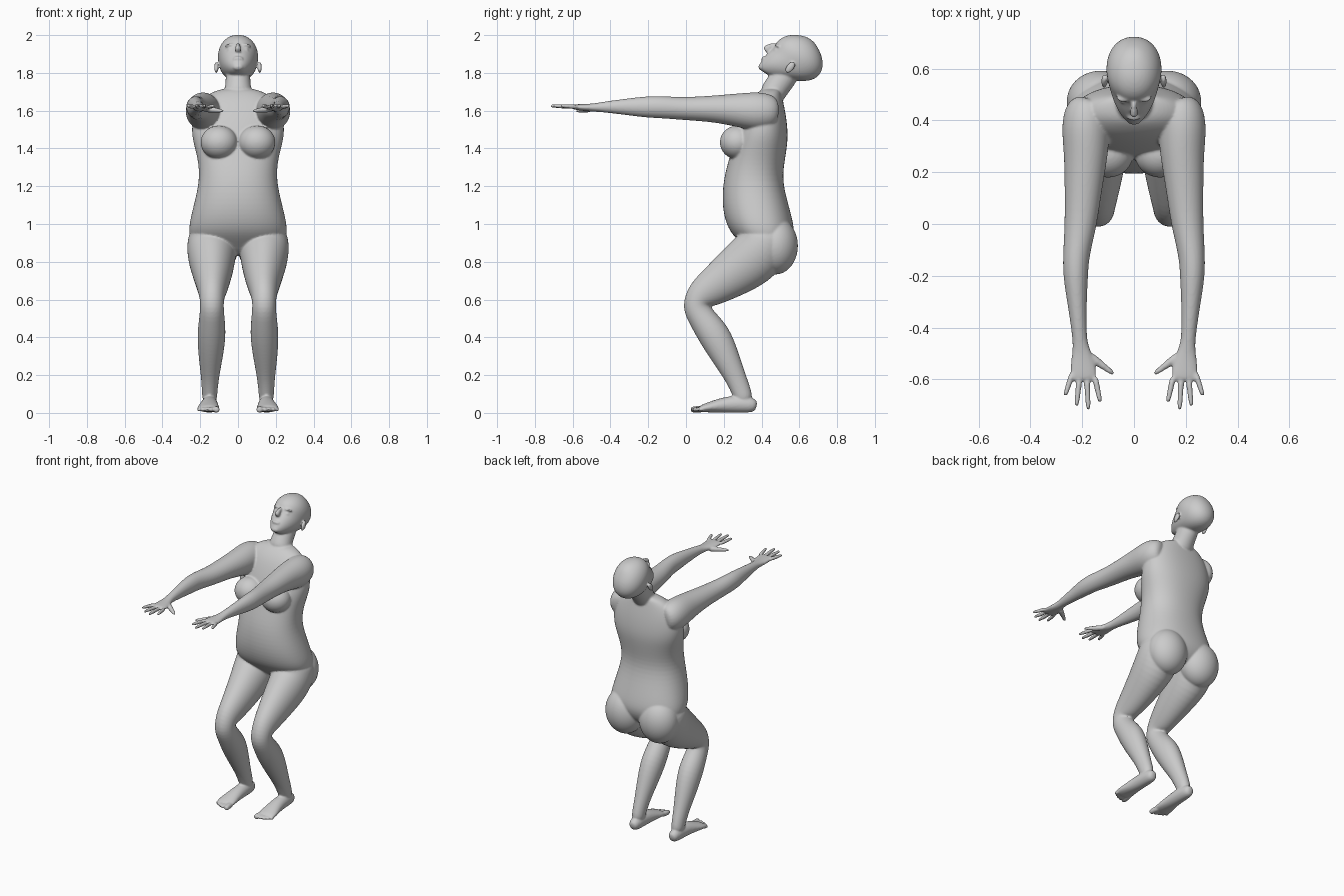
import bpy, bmesh, math
from mathutils import Vector, Matrix

bm = bmesh.new()
SIDES = 20


def loft(pts, axis=None, mat=Matrix(), p=2.0, sx=1):
    """Closed tube through sections (x, y, z, half width, half depth)."""
    rings = []
    cs = [Vector((q[0] * sx, q[1], q[2])) for q in pts]
    for i, q in enumerate(pts):
        t = Vector(axis) if axis else cs[min(i + 1, len(cs) - 1)] - cs[max(i - 1, 0)]
        t.normalize()
        right = Vector((1, 0, 0))
        right = (right - t * t.dot(right)).normalized()
        up = t.cross(right)
        ring = []
        for k in range(SIDES):
            a = 2 * math.pi * k / SIDES
            c, s = math.cos(a), math.sin(a)
            c = math.copysign(abs(c) ** (2 / p), c)
            s = math.copysign(abs(s) ** (2 / p), s)
            ring.append(bm.verts.new(mat @ (cs[i] + right * c * q[3] + up * s * q[4])))
        rings.append(ring)
    for a, b in zip(rings, rings[1:]):
        for k in range(SIDES):
            j = (k + 1) % SIDES
            bm.faces.new((a[k], a[j], b[j], b[k]))
    bm.faces.new(rings[0])
    bm.faces.new(rings[-1])


def blob(center, radii, mat=Matrix()):
    m = mat @ Matrix.Translation(center) @ Matrix.Diagonal((*radii, 1))
    bmesh.ops.create_uvsphere(bm, u_segments=20, v_segments=12, radius=1.02, matrix=m)


def digit(a, b, r0, r1, sx, flat=1.0):
    """Finger or toe: tapered tube with a rounded tip."""
    a, b = Vector(a), Vector(b)
    steps = ((0, r0), (.5, (r0 + r1) / 2), (.9, r1), (1, r1 * .6))
    loft([(*a.lerp(b, t), r, r * flat) for t, r in steps], sx=sx)


# Torso: (z, front y, back y, half width)
torso = [(1.72, .41, .50, .075), (1.695, .375, .505, .15), (1.65, .335, .515, .205),
         (1.58, .30, .53, .238), (1.50, .27, .54, .25), (1.43, .25, .54, .24),
         (1.34, .225, .525, .213), (1.23, .195, .51, .205), (1.10, .188, .545, .237),
         (1.00, .21, .572, .262), (.94, .245, .575, .262), (.88, .31, .55, .235),
         (.83, .36, .50, .17)]
loft([(0, (f + b) / 2, z, w, (b - f) / 2) for z, f, b, w in torso], axis=(0, 0, -1), p=2.25)

# Neck
loft([(0, .44, 1.66, .085, .07), (0, .475, 1.72, .068, .068),
      (0, .52, 1.78, .066, .072), (0, .56, 1.84, .06, .06)])

# Head, tilted back: (height, back, front, half width)
H = Matrix.Translation((0, .56, 1.86)) @ Matrix.Rotation(-.6435, 4, 'X')
head = [(-.135, .06, .118, .026), (-.115, .0, .13, .05), (-.08, -.06, .132, .076),
        (-.04, -.125, .131, .093), (0, -.156, .122, .103), (.04, -.163, .129, .110),
        (.08, -.15, .117, .104), (.12, -.112, .082, .08), (.145, -.06, .035, .045),
        (.154, -.03, .005, .015)]
loft([(0, -(b + f) / 2, u, w, (f - b) / 2) for u, b, f, w in head], axis=(0, 0, 1), mat=H, p=2.1)
loft([(0, -.125, .025, .009, .012), (0, -.137, 0, .011, .018),
      (0, -.146, -.027, .017, .026), (0, -.135, -.042, .014, .014)], axis=(0, 0, -1), mat=H)
blob((0, -.128, -.077), (.027, .012, .012), H)
blob((0, -.108, -.118), (.03, .02, .018), H)

for sx in (1, -1):
    # Face details and ears
    blob((sx * .037, -.108, .022), (.032, .018, .009), H)
    blob((sx * .038, -.098, -.002), (.02, .018, .012), H)
    blob((sx * .115, .012, -.03), (.011, .02, .034), H)

    # Bust and seat
    blob((sx * .1, .272, 1.432), (.098, .093, .088))
    blob((sx * .128, .475, .885), (.132, .118, .15))

    # Arm and palm
    loft([(.16, .48, 1.59, .06, .07), (.18, .44, 1.595, .09, .095),
          (.187, .37, 1.597, .095, .104), (.185, .27, 1.603, .086, .089),
          (.195, .15, 1.61, .074, .071), (.205, 0, 1.61, .063, .061),
          (.224, -.12, 1.618, .051, .059), (.226, -.20, 1.62, .049, .058),
          (.22, -.30, 1.62, .038, .046), (.213, -.40, 1.62, .03, .033),
          (.208, -.46, 1.618, .028, .025), (.202, -.50, 1.616, .038, .021),
          (.197, -.55, 1.617, .05, .018), (.195, -.595, 1.62, .052, .014),
          (.195, -.605, 1.62, .045, .008)], sx=sx)

    # Fingers and thumb
    for x0, y0, x1, y1 in ((.152, -.585, .13, -.69), (.182, -.59, .176, -.72),
                           (.210, -.585, .222, -.705), (.236, -.57, .267, -.665)):
        digit((x0, y0, 1.62), (x1, y1, 1.625), .013, .0095, sx)
    digit((.185, -.50, 1.61), (.077, -.58, 1.598), .02, .010, sx)

    # Leg
    loft([(.13, .41, .98, .12, .13), (.136, .42, .90, .136, .15),
          (.140, .37, .825, .130, .152), (.135, .26, .745, .108, .131),
          (.135, .14, .665, .082, .102), (.138, .07, .615, .066, .082),
          (.138, .05, .565, .062, .076), (.138, .085, .50, .068, .073),
          (.14, .153, .41, .078, .089), (.145, .213, .29, .064, .073),
          (.148, .262, .19, .048, .056), (.15, .295, .11, .041, .052),
          (.15, .315, .05, .038, .045)], sx=sx)

    # Foot
    loft([(.15, .375, .035, .022, .024), (.15, .35, .042, .037, .041),
          (.15, .29, .048, .042, .048), (.152, .20, .042, .046, .042),
          (.156, .13, .031, .057, .029), (.158, .085, .023, .062, .02),
          (.157, .07, .02, .05, .013)], sx=sx)

    # Toes
    for x, y, r in ((.112, .025, .019), (.142, .027, .013), (.165, .035, .013),
                    (.188, .048, .012), (.209, .064, .012)):
        digit((x * .8 + .031, .10, .021), (x, y, .017), r, r * .9, sx)

bmesh.ops.recalc_face_normals(bm, faces=bm.faces)
mesh = bpy.data.meshes.new("body")
bm.to_mesh(mesh)
bm.free()
body = bpy.data.objects.new("body", mesh)
bpy.context.collection.objects.link(body)

# Round the sections, fuse everything into one skin and blend the seams
sub = body.modifiers.new("round", 'SUBSURF')
sub.levels = sub.render_levels = 2
skin = body.modifiers.new("skin", 'REMESH')
skin.mode = 'VOXEL'
skin.voxel_size = 0.006
skin.use_smooth_shade = True
blend = body.modifiers.new("blend", 'SMOOTH')
blend.factor = 0.5
blend.iterations = 4
